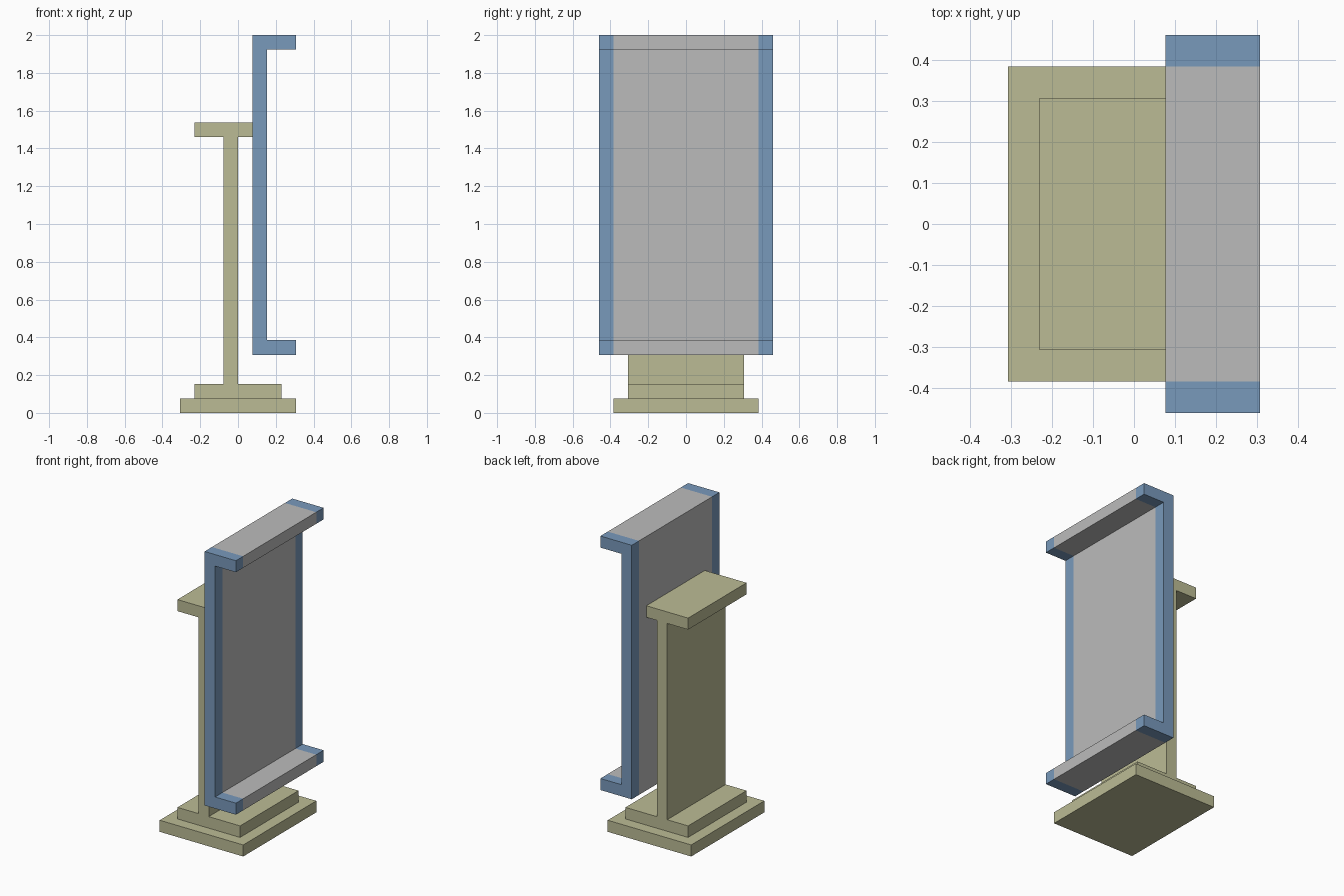
import bpy
import bmesh

cube = bpy.data.objects.get("Cube")
if cube:
    bpy.data.objects.remove(cube, do_unlink=True)

U = 2 / 26  # plate thickness; every size is a multiple of it


def material(name, rgb):
    m = bpy.data.materials.new(name)
    m.use_nodes = True
    color = (*rgb, 1.0)
    m.diffuse_color = color
    m.node_tree.nodes["Principled BSDF"].inputs["Base Color"].default_value = color
    return m


olive = material("olive", (0.50, 0.50, 0.30))
blue = material("blue", (0.19, 0.32, 0.50))
grey = material("grey", (0.50, 0.50, 0.50))


def extrusion(name, profile, stations, materials, pick=lambda y: 0):
    """Sweep an x-z profile along y through the stations; pick gives a face's material from its y."""
    bm = bmesh.new()
    rings = [[bm.verts.new((x * U, y * U, z * U)) for x, z in profile] for y in stations]
    n = len(profile)
    for a, b in zip(rings, rings[1:]):
        for i in range(n):
            j = (i + 1) % n
            bm.faces.new((a[i], a[j], b[j], b[i]))
    bm.faces.new(rings[0])
    bm.faces.new(rings[-1])
    bmesh.ops.recalc_face_normals(bm, faces=bm.faces)
    for f in bm.faces:
        f.material_index = pick(f.calc_center_median().y / U)
    mesh = bpy.data.meshes.new(name)
    bm.to_mesh(mesh)
    bm.free()
    for m in materials:
        mesh.materials.append(m)
    obj = bpy.data.objects.new(name, mesh)
    bpy.context.collection.objects.link(obj)
    return obj


# Base plate
extrusion("base_plate", [(-4, 0), (4, 0), (4, 1), (-4, 1)], (-5, 5), [olive])

# Upright beam: wide foot flange, offset web, shorter top flange
extrusion("i_beam",
          [(-3, 1), (3, 1), (3, 2), (0, 2), (0, 19), (1, 19),
           (1, 20), (-3, 20), (-3, 19), (-1, 19), (-1, 2), (-3, 2)],
          (-4, 4), [olive])

# Channel opening to +x: grey middle with blue end bands
extrusion("channel",
          [(1, 4), (4, 4), (4, 5), (2, 5), (2, 25), (4, 25), (4, 26), (1, 26)],
          (-6, -5, 5, 6), [grey, blue], lambda y: int(abs(y) > 5))
